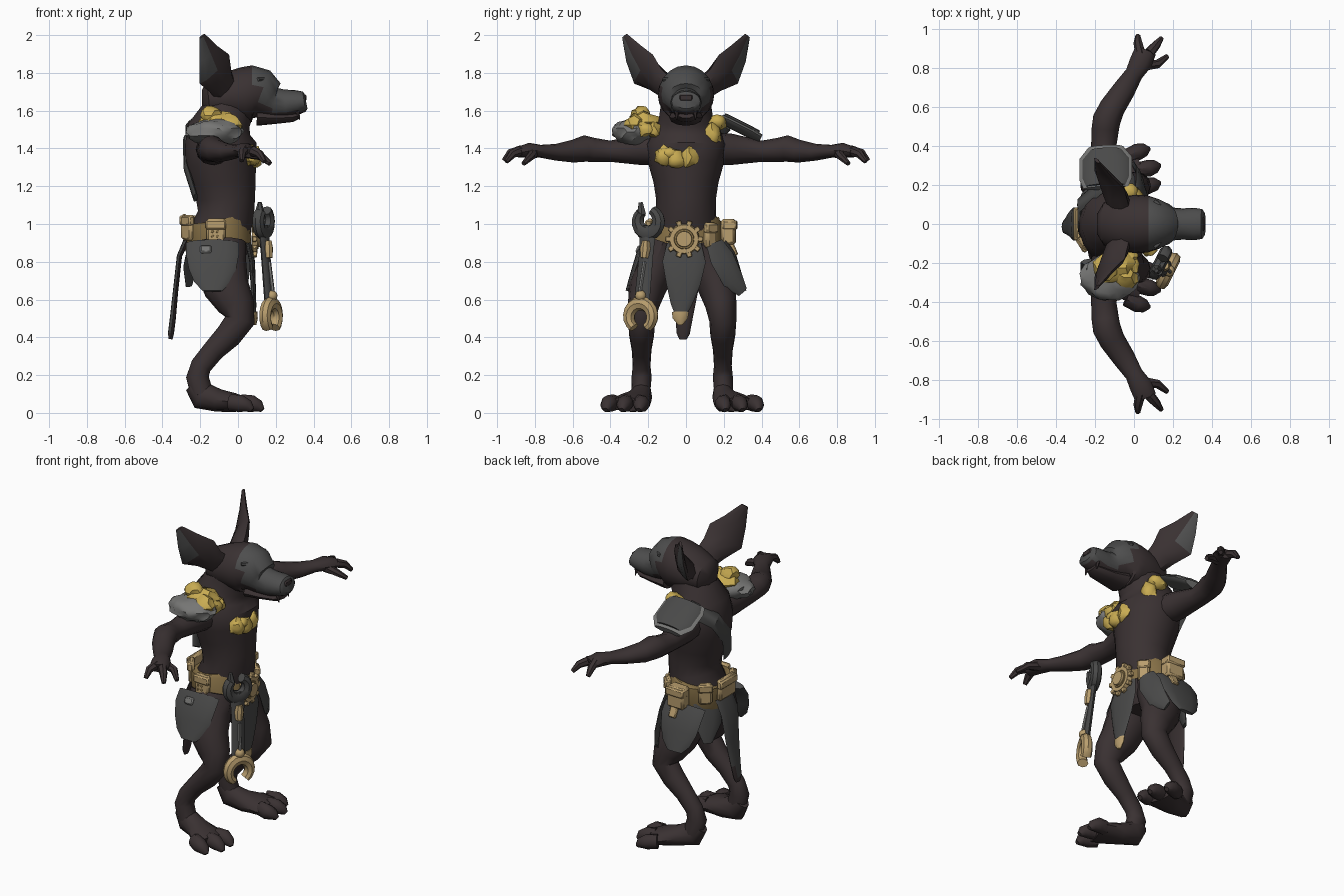
import bpy, bmesh, math, random
from mathutils import Vector, Matrix, Euler

random.seed(4)


def mat(name, r, g, b):
    m = bpy.data.materials.new(name)
    m.diffuse_color = (r, g, b, 1)
    return m


HIDE = mat("dark_hide", .042, .031, .032)
GREY = mat("grey_fur", .075, .075, .075)
CLOTH = mat("grey_cloth", .067, .067, .066)
STEEL = mat("pale_steel", .18, .18, .175)
FUR = mat("yellow_fur", .58, .41, .085)
BRASS = mat("brass", .48, .34, .155)
BELT = mat("belt_leather", .25, .17, .065)
BLACK = mat("black", .012, .010, .010)


def finish(name, bm, mats, rule=None):
    bmesh.ops.recalc_face_normals(bm, faces=bm.faces)
    if rule:
        for f in bm.faces:
            f.material_index = int(bool(rule(f.calc_center_median(), f.normal)))
    me = bpy.data.meshes.new(name)
    bm.to_mesh(me)
    bm.free()
    for m in mats if isinstance(mats, tuple) else (mats,):
        me.materials.append(m)
    ob = bpy.data.objects.new(name, me)
    bpy.context.collection.objects.link(ob)
    return ob


def tube(name, secs, mats, ref, n=12, s=1, dy=0, rule=None):
    """Loft ellipses (x, y, z, half width along ref, half width across)."""
    pts = [Vector((p[0], p[1] * s + dy, p[2])) for p in secs]
    ref = Vector((ref[0], ref[1] * s, ref[2]))
    bm = bmesh.new()
    rings = []
    for i, p in enumerate(pts):
        t = (pts[min(i + 1, len(pts) - 1)] - pts[max(i - 1, 0)]).normalized()
        u = (ref - t * ref.dot(t)).normalized()
        v = t.cross(u)
        a, b = secs[i][3:5]
        rings.append([bm.verts.new(p + u * a * math.cos(k * math.tau / n) + v * b * math.sin(k * math.tau / n))
                      for k in range(n)])
    for r0, r1 in zip(rings, rings[1:]):
        for k in range(n):
            bm.faces.new((r0[k], r0[(k + 1) % n], r1[(k + 1) % n], r1[k]))
    bm.faces.new(rings[0])
    bm.faces.new(rings[-1])
    return finish(name, bm, mats, rule)


def box(name, c, size, mats, rot=(0, 0, 0), bevel=.012):
    bm = bmesh.new()
    bmesh.ops.create_cube(bm, size=1, matrix=Matrix.LocRotScale(Vector(c), Euler(rot), Vector(size)))
    bmesh.ops.bevel(bm, geom=bm.edges[:], offset=bevel, segments=1, affect='EDGES')
    return finish(name, bm, mats)


def blob(name, c, r, mats, jitter=0, sub=3):
    bm = bmesh.new()
    bmesh.ops.create_icosphere(bm, subdivisions=sub, radius=1)
    for v in bm.verts:
        k = 1 + random.uniform(-jitter, jitter)
        v.co = Vector(c) + Vector([v.co[i] * r[i] * k for i in range(3)])
    return finish(name, bm, mats)


def disc(name, c, r, depth, mats, n=24):
    bm = bmesh.new()
    bmesh.ops.create_cone(bm, cap_ends=True, segments=n, radius1=r, radius2=r * .92, depth=depth,
                          matrix=Matrix.Translation(c) @ Matrix.Rotation(math.pi / 2, 4, 'Y'))
    return finish(name, bm, mats)


# Torso, neck and head
tube("torso", [(-.1, 0, .76, .10, .11), (-.11, 0, .85, .18, .165), (-.1, 0, .95, .175, .16),
               (-.065, 0, 1.04, .16, .152), (-.065, 0, 1.13, .158, .158), (-.075, 0, 1.22, .172, .172),
               (-.09, 0, 1.32, .2, .19), (-.092, 0, 1.42, .215, .193), (-.1, 0, 1.5, .18, .17),
               (-.065, 0, 1.57, .142, .14), (-.03, 0, 1.65, .13, .13)], HIDE, (0, 1, 0), 18)
tube("head", [(-.19, 0, 1.66, .05, .05), (-.155, 0, 1.66, .11, .1), (-.05, 0, 1.675, .145, .13),
              (.03, 0, 1.685, .15, .145), (.075, 0, 1.69, .145, .15), (.12, 0, 1.685, .13, .137),
              (.165, 0, 1.655, .105, .108), (.19, 0, 1.637, .085, .085), (.25, 0, 1.635, .08, .077),
              (.31, 0, 1.643, .083, .066), (.35, 0, 1.648, .076, .054), (.36, 0, 1.65, .06, .04)],
     (HIDE, GREY), (0, 1, 0), 20,
     rule=lambda c, n: c.z > (1.65 if c.x < .17 else 1.595) and c.x > (.06 if c.z > 1.7 else .1) and abs(c.y) < .128)
tube("lower_jaw", [(.1, 0, 1.565, .09, .045), (.2, 0, 1.56, .07, .03), (.29, 0, 1.565, .058, .025),
                   (.325, 0, 1.575, .04, .015)], HIDE, (0, 1, 0))
box("nose", (.353, 0, 1.668), (.02, .07, .036), HIDE, bevel=.007)

for s, side in ((1, "left"), (-1, "right")):
    # Face details
    blob(side + "_eye", (.145, s * .072, 1.725), (.026, .036, .022), BLACK, sub=2)
    tube(side + "_brow", [(.165, .02, 1.745, .012, .015), (.152, .07, 1.765, .014, .02),
                          (.105, .118, 1.765, .01, .012)], GREY, (0, 0, 1), 8, s)
    tube(side + "_tooth", [(.315, .05, 1.6, .012, .012), (.325, .05, 1.552, .003, .003)], HIDE, (0, 1, 0), 5, s)
    # Ears, grey on the outer half of the hollow side
    tube(side + "_ear", [(-.07, .08, 1.71, .07, .05), (-.095, .15, 1.76, .085, .045),
                         (-.125, .225, 1.82, .12, .025), (-.155, .275, 1.9, .075, .018),
                         (-.19, .325, 1.995, .022, .008)], (HIDE, GREY), (.7, -.7, .1), 8, s,
         rule=lambda c, n, s=s: n.x > .15 and n.x + n.y * s > .2 and c.z > 1.76
         and c.x - c.y * s < -.355 - .75 * (c.z - 1.82))
    # Arms and fingers
    tube(side + "_arm", [(-.11, .1, 1.4, .09, .1), (-.14, .24, 1.395, .083, .085), (-.155, .4, 1.385, .056, .065),
                         (-.147, .49, 1.392, .064, .07), (-.14, .535, 1.4, .07, .072),
                         (-.11, .6, 1.385, .06, .066), (-.05, .69, 1.38, .044, .058),
                         (.0, .77, 1.385, .034, .046), (.035, .83, 1.39, .04, .058),
                         (.06, .89, 1.38, .028, .056)], HIDE, (0, 0, 1), 12, s)
    for i, f in enumerate((((.035, .87, 1.39), (.02, .93, 1.375), (.02, .965, 1.335)),
                           ((.08, .88, 1.385), (.115, .92, 1.37), (.14, .952, 1.33)),
                           ((.05, .81, 1.375), (.12, .82, 1.36), (.17, .86, 1.32)))):
        tube(f"{side}_finger_{i}", [(*p, r, r) for p, r in zip(f, (.028, .023, .013))], HIDE, (1, 0, .5), 7, s)
    # Legs with backward hocks, feet and toes
    tube(side + "_leg", [(-.1, .1, .9, .09, .14), (-.095, .14, .78, .11, .14), (-.06, .185, .66, .1, .12),
                         (-.01, .205, .57, .083, .098), (.01, .215, .49, .072, .08), (-.05, .215, .41, .066, .07),
                         (-.13, .215, .33, .052, .058), (-.195, .215, .25, .047, .056),
                         (-.215, .215, .19, .053, .06), (-.19, .22, .1, .05, .06)], HIDE, (0, 1, 0), 12, s, -.02)
    tube(side + "_foot", [(-.235, .21, .15, .04, .05), (-.19, .215, .09, .056, .075), (-.1, .235, .065, .075, .06),
                          (-.02, .27, .055, .105, .05), (.04, .29, .045, .105, .038)], HIDE, (0, 1, 0), 12, s, -.02)
    for i, (x, y) in enumerate(((.125, .215), (.125, .305), (.07, .39))):
        tube(f"{side}_toe_{i}", [(x - .11, y * .8 + .05, .055, .04, .044), (x - .05, y, .048, .044, .046),
                                 (x - .015, y + .01, .035, .034, .033), (x + .005, y + .015, .015, .014, .014)],
             HIDE, (0, 1, 0), 9, s, -.02)
    # Hip panels, flared outward
    tube(side + "_hip_panel", [(-.135, .195, .9, .14, .03), (-.135, .24, .84, .14, .024), (-.135, .268, .76, .125, .02),
                               (-.135, .292, .69, .095, .016), (-.135, .31, .645, .05, .01)],
         CLOTH, (1, 0, 0), 12, s)

# Hanging cloths and small fittings on the hips
box("left_hip_tag", (-.09, .25, .865), (.05, .03, .07), BRASS, (.4, 0, 0), .006)
box("right_hip_tag", (-.17, -.25, .865), (.06, .025, .045), STEEL, (-.4, 0, 0), .008)
tube("left_rear_flap", [(-.22, .1, .9, .09, .02), (-.25, .13, .78, .085, .014), (-.26, .15, .67, .03, .01)],
     CLOTH, (.5, 1, 0), 10)
tube("front_cloth", [(.055, -.01, .9, .09, .016), (.075, -.01, .8, .115, .015), (.08, -.015, .68, .09, .014),
                     (.085, -.025, .57, .055, .012), (.085, -.03, .5, .02, .01)], CLOTH, (0, 1, 0))
tube("front_cloth_tip", [(.085, -.03, .535, .045, .017), (.087, -.03, .5, .04, .018), (.087, -.03, .465, .012, .01)],
     BRASS, (0, 1, 0), 8)
tube("back_cloth", [(-.27, 0, .92, .085, .016), (-.31, 0, .83, .085, .014), (-.33, 0, .65, .065, .014),
                    (-.345, -.01, .5, .045, .016), (-.355, -.015, .42, .035, .016), (-.357, -.015, .39, .02, .01)],
     (CLOTH, HIDE), (0, 1, 0), rule=lambda c, n: n.x > .2 or c.z < .46)
tube("front_side_cloth", [(.03, .15, .9, .05, .014), (.04, .19, .82, .07, .013), (.03, .25, .7, .06, .011),
                          (.0, .3, .64, .03, .01)], CLOTH, (-.4, 1, 0), 10)

# Belt, pouches and gear buckle
tube("belt", [(-.105, 0, .88, .185, .172), (-.107, 0, .89, .195, .18), (-.113, 0, 1.01, .19, .178),
              (-.115, 0, 1.02, .18, .168)], BELT, (0, 1, 0), 24)
for i, (deg, r, d, w) in enumerate(((42, .19, .04, .07), (88, .225, .075, .12), (132, .185, .03, .08),
                                    (180, .175, .035, .16), (-148, .18, .035, .09), (-92, .19, .035, .1))):
    a = math.radians(deg)
    ca, sa = math.cos(a), math.sin(a)
    c = (-.11 + r * ca, r * sa, .96 - .025 * ca)
    box(f"pouch_{i}", c, (d, w, .135), BRASS, (0, 0, a))
    box(f"pouch_flap_{i}", (c[0] + .008 * ca, c[1] + .008 * sa, c[2] + .035), (d, w + .008, .05), BRASS, (0, 0, a), .008)
for k in range(4):
    blob(f"pouch_stud_{k}", (-.135 + .025 * (k % 2), -.213, .935 + .025 * (k // 2)), (.008, .005, .008), BELT, sub=1)
disc("buckle", (.088, -.01, .92), .082, .03, BRASS)
disc("buckle_inset", (.103, -.01, .92), .056, .009, BELT)
disc("buckle_hub", (.108, -.01, .92), .044, .025, BRASS)
for k in range(10):
    a = k * math.tau / 10
    box(f"buckle_tooth_{k}", (.088, -.01 + .085 * math.cos(a), .92 + .085 * math.sin(a)), (.025, .03, .028),
        BRASS, (a, 0, 0), .004)

# Wrench hanging from the belt
SIDE = Vector((.45, .89, 0))
FACE = (.89, -.45, 0)


def jaw(name, c, r, width, gap, mats):
    pts = []
    for k in range(15):
        a = gap + .6 + (math.tau - 1.2) * k / 14
        p = Vector(c) + SIDE * r * math.cos(a) + Vector((0, 0, r * math.sin(a)))
        pts.append((*p, .033, width * (.7 + .3 * math.sin(math.pi * k / 14))))
    tube(name, pts, mats, FACE, 8)


jaw("wrench_top_jaw", (.135, -.2, 1.015), .062, .04, math.pi / 2 + .15, CLOTH)
tube("wrench_jaw_point", [(.115, -.235, 1.05, .026, .03), (.115, -.24, 1.115, .012, .01)], CLOTH, SIDE, 6)
jaw("wrench_hook", (.175, -.24, .51), .07, .037, -math.pi / 2, BRASS)
tube("wrench_handle", [(.135, -.2, .99, .05, .022), (.145, -.21, .85, .042, .018), (.168, -.235, .57, .046, .02)],
     CLOTH, SIDE, 8)
tube("wrench_rail", [(.165, -.22, .8, .01, .01), (.185, -.245, .64, .01, .01)], STEEL, SIDE, 6)
tube("wrench_collar", [(.155, -.21, .91, .02, .026), (.158, -.215, .87, .03, .028), (.16, -.22, .82, .022, .024)],
     BRASS, SIDE, 8)
blob("wrench_rivet", (.18, -.24, .62), (.03, .03, .03), BRASS, sub=2)

# Shoulder guards and back strap
PLATE = [(.185, .115), (.23, .135), (.34, .135), (.395, .09)]
for name, m, k, lift in (("left_shoulder_rim", STEEL, 1, 0), ("left_shoulder_plate", CLOTH, .88, .014)):
    tube(name, [(-.145, .29 + (y - .29) * k, 1.555 - .5 * (.29 + (y - .29) * k - .19) + lift, w * k, .022)
                for y, w in PLATE], m, (1, 0, .12), 12)
box("left_shoulder_stud", (-.145, .38, 1.46), (.09, .03, .03), BRASS, (-.45, 0, 0), .006)
blob("right_shoulder_guard", (-.125, -.275, 1.487), (.15, .115, .07), STEEL, .09)
tube("back_strap", [(-.16, .2, 1.53, .05, .012), (-.278, .1, 1.44, .05, .014), (-.275, -.02, 1.3, .05, .014),
                    (-.225, -.1, 1.14, .05, .012)], CLOTH, (0, .7, -.5), 8)

# Ragged yellow fur tufts
for i, (c, r) in enumerate((((-.1, -.225, 1.54), (.1, .085, .055)), ((-.05, -.275, 1.525), (.065, .055, .055)),
                            ((-.14, -.24, 1.575), (.055, .05, .05)), ((-.03, -.17, 1.5), (.05, .045, .045)),
                            ((-.01, -.22, 1.5), (.035, .05, .04)),
                            ((.0, .135, 1.475), (.045, .055, .07)), ((-.04, .165, 1.535), (.06, .05, .045)),
                            ((.075, -.12, 1.36), (.042, .05, .055)), ((.09, -.055, 1.34), (.038, .05, .05)),
                            ((.085, .015, 1.355), (.038, .05, .058)), ((.09, -.085, 1.37), (.032, .04, .035)))):
    blob(f"fur_tuft_{i}", c, r, FUR, .18, 2)

bpy.ops.object.select_all(action='SELECT')
bpy.context.view_layer.objects.active = bpy.data.objects["torso"]
bpy.ops.object.shade_smooth_by_angle(angle=math.radians(40))
